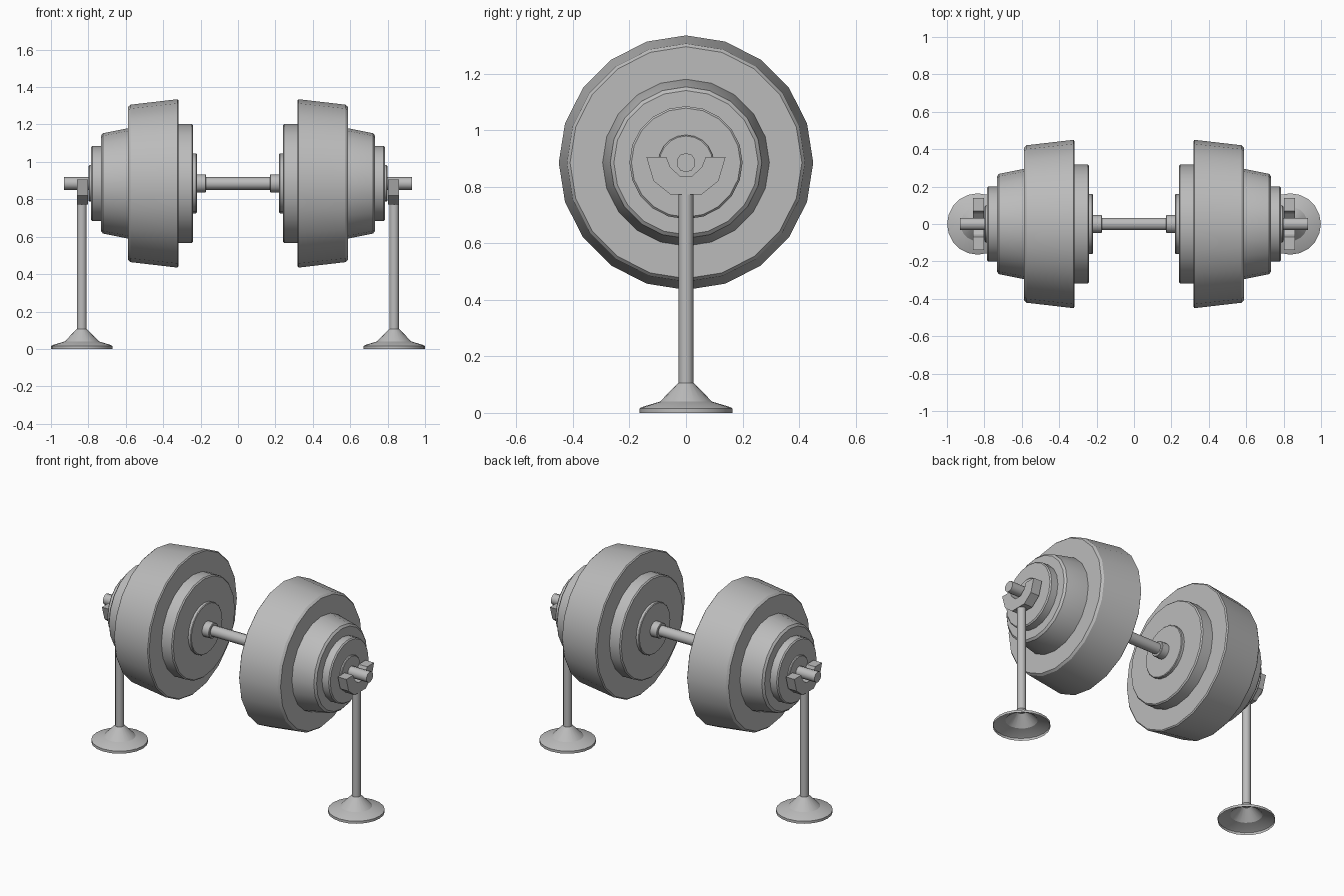
import bpy, bmesh, math
from mathutils import Matrix

if "Cube" in bpy.data.objects:
    bpy.data.objects.remove(bpy.data.objects["Cube"])

AXIS_Z = 0.885   # height of the bar
STAND_X = 0.835  # distance of each stand from the middle

metal = bpy.data.materials.new("plain grey")
metal.use_nodes = True
GREY = (0.5, 0.5, 0.5, 1)
metal.diffuse_color = GREY
metal.node_tree.nodes["Principled BSDF"].inputs["Base Color"].default_value = GREY


def finish(bm, name, angle):
    bmesh.ops.recalc_face_normals(bm, faces=bm.faces)
    mesh = bpy.data.meshes.new(name)
    bm.to_mesh(mesh)
    bm.free()
    mesh.materials.append(metal)
    obj = bpy.data.objects.new(name, mesh)
    bpy.context.collection.objects.link(obj)
    bpy.ops.object.select_all(action='DESELECT')
    obj.select_set(True)
    bpy.context.view_layer.objects.active = obj
    bpy.ops.object.shade_smooth_by_angle(angle=math.radians(angle))
    return obj


def lathe(name, profile, place, sides=20, angle=30, caps=(True, True)):
    """Rings of (radius, height) around z, joined, capped and placed."""
    bm = bmesh.new()
    rings = []
    for r, h in profile:
        rings.append([bm.verts.new((r * math.cos(i * math.tau / sides),
                                    r * math.sin(i * math.tau / sides), h))
                      for i in range(sides)])
    for a, b in zip(rings, rings[1:]):
        for i in range(sides):
            j = (i + 1) % sides
            bm.faces.new((a[i], a[j], b[j], b[i]))
    for ring, wanted in zip((rings[0], rings[-1]), caps):
        if wanted:
            bm.faces.new(ring)
    bm.transform(place)
    return finish(bm, name, angle)


def along_bar(side):
    return Matrix.Translation((0, 0, AXIS_Z)) @ Matrix.Rotation(side * math.pi / 2, 4, 'Y')


def disc(r0, r1, x0, x1, bevel):
    """Profile of a tapered disc with bevelled rims."""
    return [(r0 - bevel, x0), (r0, x0 + bevel), (r1, x1 - bevel), (r1 - bevel, x1)]


# Weight plates from the inside out
plates = {
    "inner_flange": disc(0.16, 0.16, 0.22, 0.26, 0.004),
    "inner_plate": disc(0.318, 0.318, 0.24, 0.34, 0.007),
    "large_plate": [(0.443, 0.318), (0.45, 0.324), (0.421, 0.574), (0.41, 0.587)],
    "middle_plate": [(0.295, 0.57), (0.295, 0.587), (0.268, 0.722), (0.255, 0.733)],
    "outer_plate": disc(0.2, 0.2, 0.72, 0.786, 0.007),
    "outer_flange": disc(0.098, 0.098, 0.77, 0.798, 0.004),
}

# Cradle half outline (y, z), outer edge going down then the notch going up
cradle_half = [(0.0, 0.772), (0.055, 0.772), (0.115, 0.82), (0.14, 0.905),
               (0.07, 0.905), (0.055, 0.868), (0.022, 0.838), (0.0, 0.838)]


def cradle(name, x):
    bm = bmesh.new()
    for s in (-1, 1):
        face = bm.faces.new([bm.verts.new((x - 0.03, s * y, z)) for y, z in cradle_half])
        ext = bmesh.ops.extrude_face_region(bm, geom=[face], use_keep_orig=True)
        moved = [v for v in ext["geom"] if isinstance(v, bmesh.types.BMVert)]
        bmesh.ops.translate(bm, verts=moved, vec=(0.06, 0, 0))
    # weld the halves and drop the walls between them
    inner = [f for f in bm.faces if all(abs(v.co.y) < 1e-5 for v in f.verts)]
    bmesh.ops.delete(bm, geom=inner, context='FACES')
    bmesh.ops.remove_doubles(bm, verts=bm.verts, dist=1e-5)
    seam = [e for e in bm.edges if len(e.link_faces) == 2
            and all(abs(v.co.y) < 1e-5 for v in e.verts)]
    bmesh.ops.dissolve_edges(bm, edges=seam, use_verts=True)
    finish(bm, name, 20)


lathe("bar", [(0.034, -0.93), (0.034, 0.93)], along_bar(1), sides=10, angle=40)

for side, label in ((1, "left"), (-1, "right")):
    for part, profile in plates.items():
        lathe(f"{label}_{part}", profile, along_bar(side))
    lathe(f"{label}_grip_collar", disc(0.048, 0.048, 0.171, 0.23, 0.003),
          along_bar(side), angle=30)

    # Stand: hollow foot, post and cradle
    at_stand = Matrix.Translation((side * STAND_X, 0, 0))
    lathe(f"{label}_stand_foot",
          [(0.164, 0), (0.164, 0.016), (0.155, 0.021), (0.092, 0.04), (0.027, 0.106)],
          at_stand, angle=25, caps=(False, True))
    lathe(f"{label}_stand_post", [(0.026, 0.1), (0.026, 0.78)], at_stand,
          sides=12, angle=40)
    cradle(f"{label}_stand_cradle", side * (STAND_X - 0.003))
